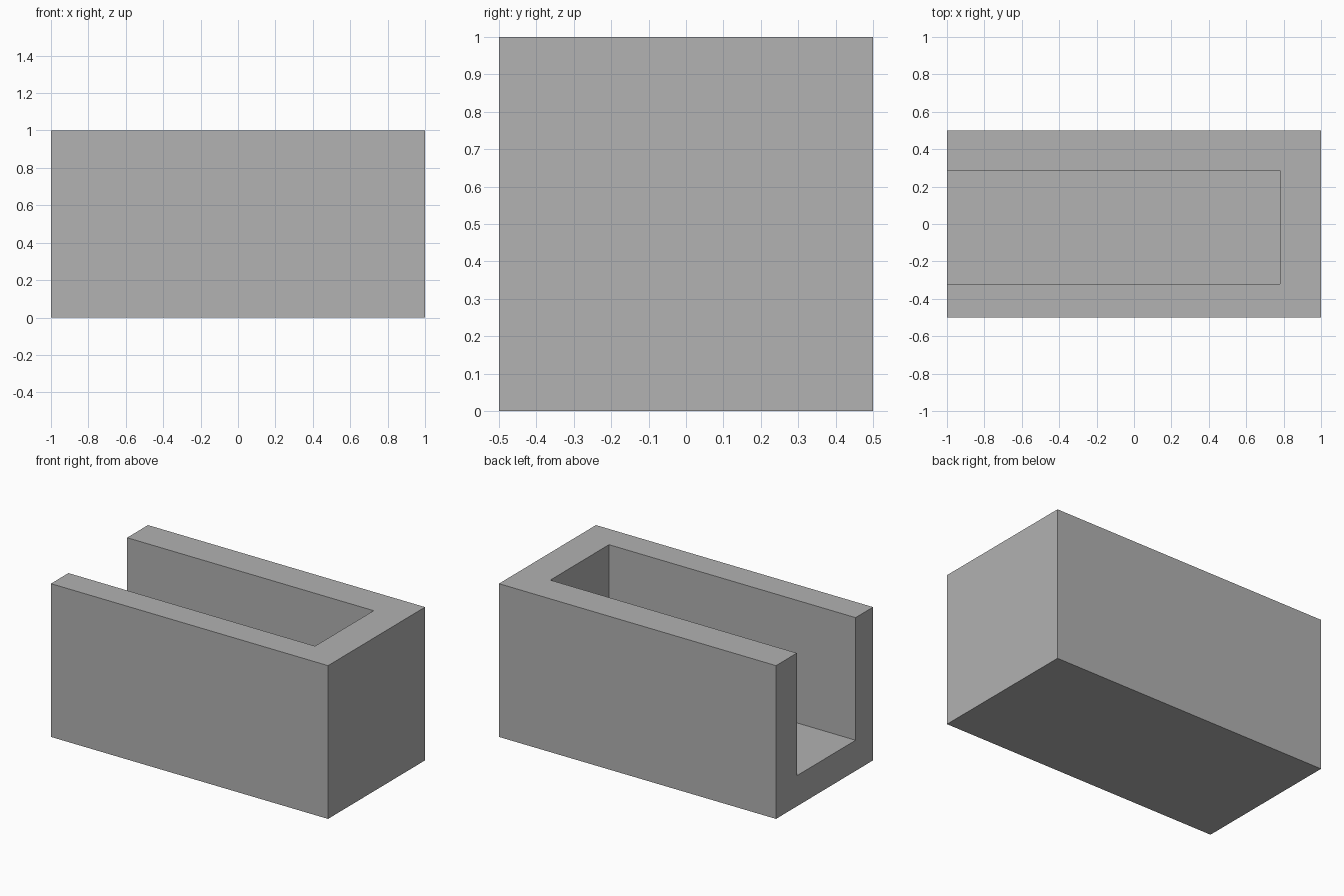
import bpy

# Remove only the default cube
default = bpy.data.objects.get("Cube")
if default:
    bpy.data.objects.remove(default, do_unlink=True)

# Single matte grey
GREY = (0.445, 0.445, 0.445, 1.0)
grey = bpy.data.materials.new("plain_grey")
grey.use_nodes = True
grey.diffuse_color = GREY
for node in grey.node_tree.nodes:
    if node.type == 'BSDF_PRINCIPLED':
        node.inputs["Base Color"].default_value = GREY


def box(name, low, high):
    """Axis-aligned box between two corners."""
    centre = [(a + b) / 2 for a, b in zip(low, high)]
    bpy.ops.mesh.primitive_cube_add(size=1, location=centre)
    obj = bpy.context.object
    obj.name = name
    obj.scale = [b - a for a, b in zip(low, high)]
    bpy.ops.object.transform_apply(location=True, rotation=False, scale=True)
    obj.data.materials.append(grey)
    return obj


# Solid block, and a channel open at the top and at the -x end
trough = box("open_ended_trough", (-1, -0.5, 0), (1, 0.5, 1))
channel = box("channel_cutter", (-1.2, -0.32, 0.2), (0.78, 0.285, 1.2))
channel.hide_render = True

# Carve the channel, then discard the cutter
carve = trough.modifiers.new("carve_channel", 'BOOLEAN')
carve.operation = 'DIFFERENCE'
carve.solver = 'EXACT'
carve.object = channel
bpy.ops.object.select_all(action='DESELECT')
trough.select_set(True)
bpy.context.view_layer.objects.active = trough
bpy.ops.object.modifier_apply(modifier=carve.name)
bpy.data.objects.remove(channel, do_unlink=True)
bpy.ops.object.shade_flat()
